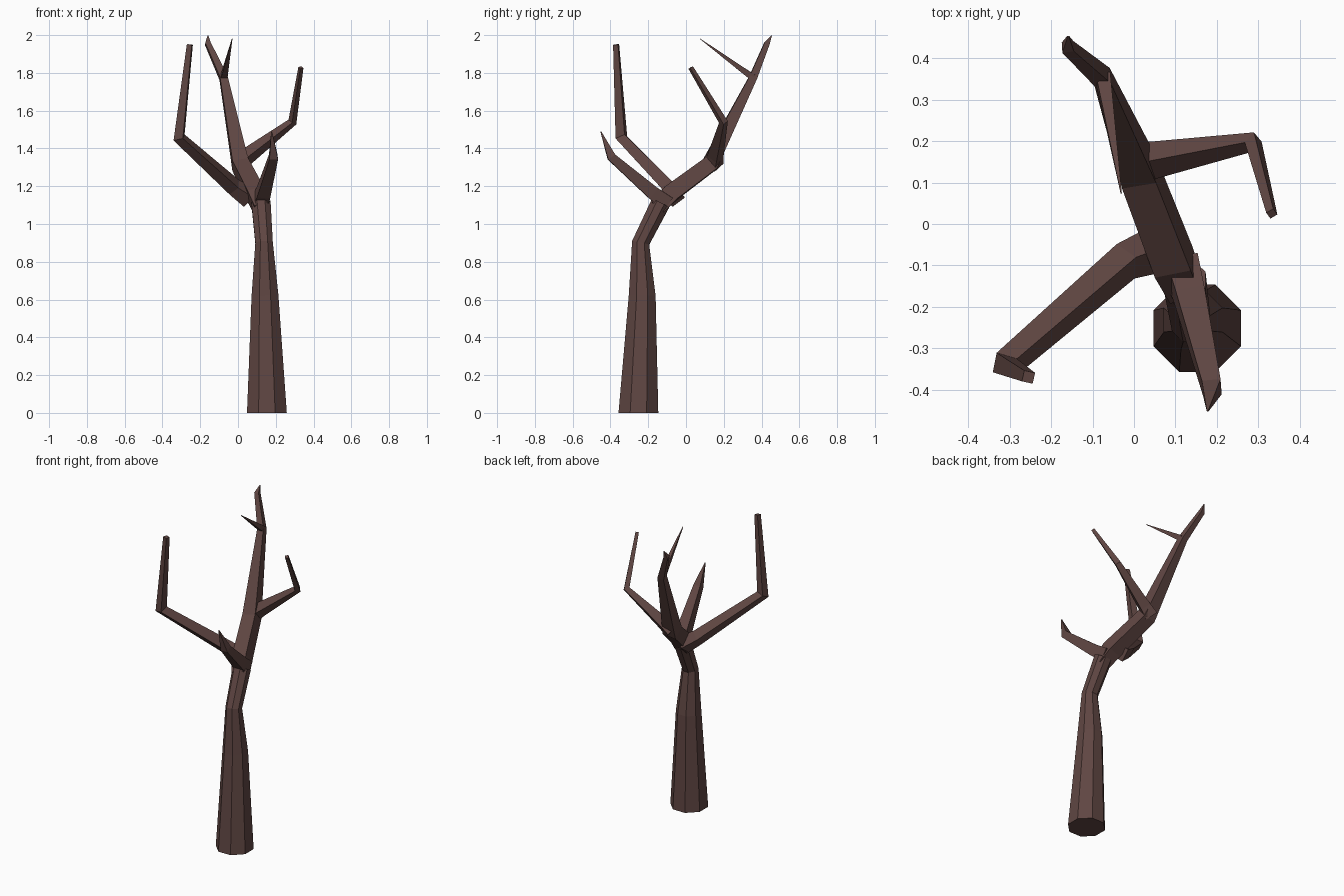
import bpy, bmesh, math
from mathutils import Vector

if "Cube" in bpy.data.objects:
    bpy.data.objects.remove(bpy.data.objects["Cube"])

bark = bpy.data.materials.new("bark")
bark.diffuse_color = (0.115, 0.061, 0.055, 1)
bark.use_nodes = True
bark.node_tree.nodes["Principled BSDF"].inputs["Base Color"].default_value = bark.diffuse_color


def limb(name, rings, sides=4, side_dir=(1, 0, 0), phase=45, start_dir=None):
    """Loft a tapering polygon tube through (x, y, z, radius) rings."""
    pts = [Vector(r[:3]) for r in rings]
    dirs = [(b - a).normalized() for a, b in zip(pts, pts[1:])]
    u = Vector(side_dir)
    bm = bmesh.new()
    loops = []
    for i, p in enumerate(pts):
        t = (dirs[max(i - 1, 0)] + dirs[min(i, len(dirs) - 1)]).normalized()
        if i == 0 and start_dir:
            t = Vector(start_dir)
        u = (u - t * u.dot(t)).normalized()
        v = t.cross(u)
        loop = []
        for k in range(sides):
            a = math.radians(phase) + math.tau * k / sides
            loop.append(bm.verts.new(p + (u * math.cos(a) + v * math.sin(a)) * rings[i][3]))
        loops.append(loop)
    for a, b in zip(loops, loops[1:]):
        for k in range(sides):
            n = (k + 1) % sides
            bm.faces.new((a[k], a[n], b[n], b[k]))
    bm.faces.new(loops[0][::-1])
    bm.faces.new(loops[-1])
    bmesh.ops.recalc_face_normals(bm, faces=bm.faces)
    me = bpy.data.meshes.new(name)
    bm.to_mesh(me)
    bm.free()
    me.materials.append(bark)
    ob = bpy.data.objects.new(name, me)
    bpy.context.collection.objects.link(ob)


# Eight-sided trunk, leaning back near the top
limb("trunk", [(0.153, -0.252, 0, 0.114), (0.143, -0.232, 0.62, 0.077),
               (0.138, -0.24, 0.9, 0.050), (0.122, -0.135, 1.11, 0.055)],
     sides=8, phase=22.5, start_dir=(0, 0, 1))

# Main limb rising to the back, ending in a slanted tip
limb("main_limb", [(0.125, -0.155, 1.08, 0.056), (0.095, -0.09, 1.155, 0.064),
                   (0.012, 0.125, 1.315, 0.060), (-0.077, 0.355, 1.775, 0.029),
                   (-0.160, 0.428, 1.955, 0.020), (-0.159, 0.453, 1.998, 0.003)])

# Left branch with an upright end
limb("left_branch", [(0.06, -0.06, 1.14, 0.058), (-0.02, -0.09, 1.195, 0.047),
                     (-0.312, -0.342, 1.458, 0.037), (-0.255, -0.370, 1.95, 0.019)],
     side_dir=(0, 0, 1), phase=0)

# Front branch with a pointed end
limb("front_branch", [(0.115, -0.10, 1.11, 0.056), (0.135, -0.175, 1.165, 0.050),
                      (0.188, -0.395, 1.355, 0.032), (0.178, -0.451, 1.49, 0.003)])

# Right branch bending forward at its end
limb("right_branch", [(0.0, 0.145, 1.32, 0.055), (0.05, 0.155, 1.36, 0.045),
                      (0.288, 0.198, 1.54, 0.024), (0.333, 0.025, 1.828, 0.014)],
     side_dir=(0, 0, 1), phase=0)

# Thin twig near the top, pointing forward
limb("twig", [(-0.075, 0.355, 1.775, 0.025), (-0.031, 0.075, 1.98, 0.002)])
